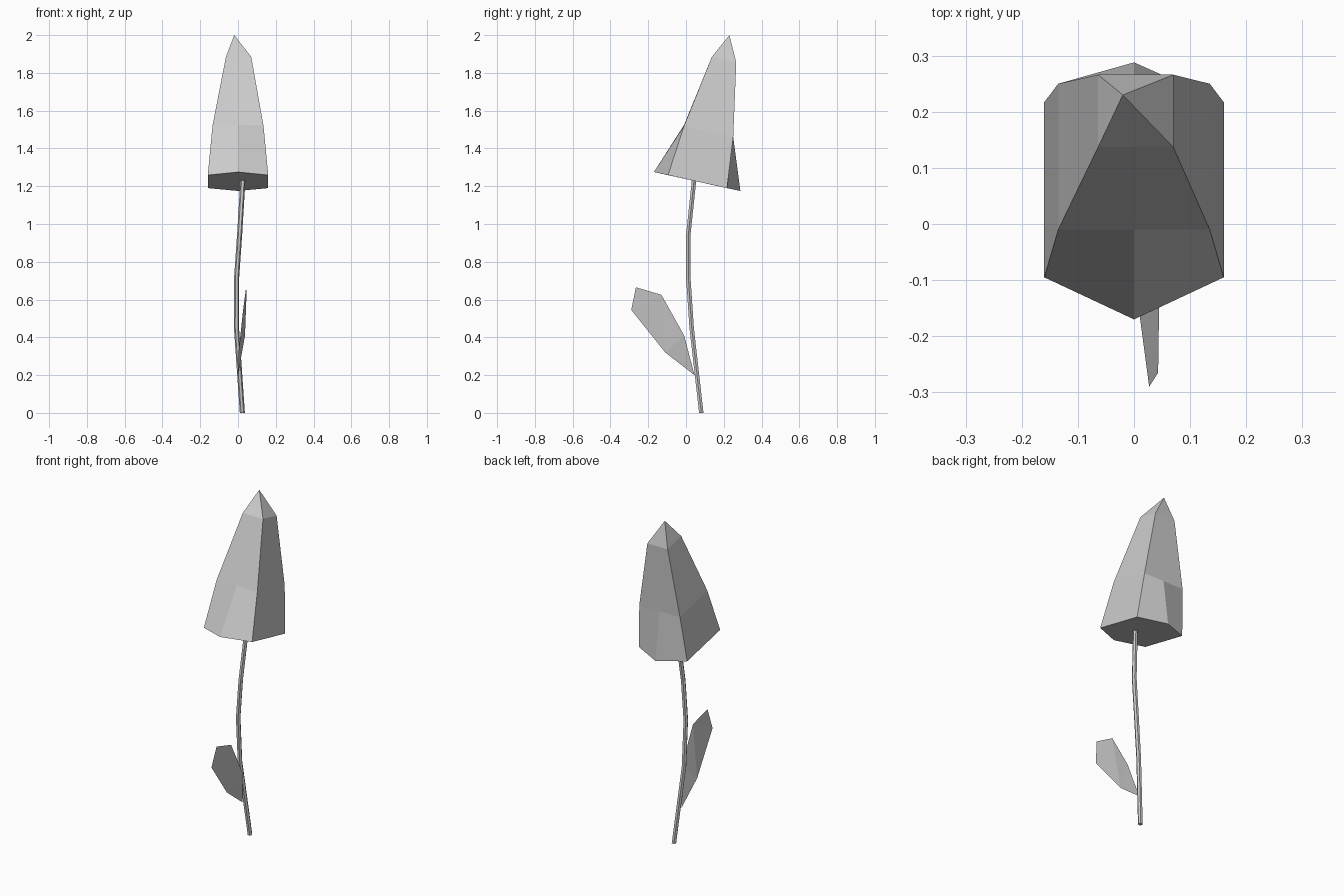
import bpy, math
from mathutils import Vector

if "Cube" in bpy.data.objects:
    bpy.data.objects.remove(bpy.data.objects["Cube"])


def make_mesh(name, verts, faces):
    mesh = bpy.data.meshes.new(name)
    mesh.from_pydata([tuple(v) for v in verts], [], faces)
    mesh.update()
    obj = bpy.data.objects.new(name, mesh)
    bpy.context.collection.objects.link(obj)
    return obj


def loft(name, rings, tip=None):
    """Skin equal-sized rings; cap the start, and cap or point the end."""
    n = len(rings[0])
    verts = [v for ring in rings for v in ring]
    faces = [tuple(reversed(range(n)))]
    for r in range(len(rings) - 1):
        for i in range(n):
            j = (i + 1) % n
            faces.append((r * n + i, r * n + j, (r + 1) * n + j, (r + 1) * n + i))
    last = (len(rings) - 1) * n
    if tip:
        verts.append(tip)
        faces += [(last + i, last + (i + 1) % n, len(verts) - 1) for i in range(n)]
    else:
        faces.append(tuple(range(last, last + n)))
    return make_mesh(name, verts, faces)


def six_ring(w, cx, front_mid, front, back, back_mid):
    """Ring mirrored about x = cx, each argument a (y, z) pair."""
    return [(cx, *front_mid), (cx + w, *front), (cx + w, *back),
            (cx, *back_mid), (cx - w, *back), (cx - w, *front)]


# Flower head: tilted hexagonal bud narrowing to a point
loft("flower_head", [
    six_ring(0.16, 0, (-0.17, 1.275), (-0.095, 1.259), (0.217, 1.19), (0.288, 1.175)),
    six_ring(0.135, 0, (-0.01, 1.525), (-0.01, 1.52), (0.25, 1.46), (0.25, 1.46)),
    six_ring(0.067, 0.003, (0.137, 1.885), (0.137, 1.885), (0.266, 1.855), (0.266, 1.855)),
], tip=(-0.02, 0.23, 2.0))

# Stem: thin bent tube
path = [Vector(p) for p in [(0.023, 0.081, 0), (-0.008, 0.03, 0.45), (-0.007, 0.012, 0.72),
                            (0.009, 0.013, 0.95), (0.026, 0.043, 1.235)]]
loft("stem", [[p + Vector((0.0135 * math.cos(a), 0.0135 * math.sin(a), 0))
               for a in (math.tau * i / 6 for i in range(6))] for p in path])

# Leaf: thin blade in two panels
make_mesh("leaf", [(0, 0.045, 0.2), (0.003, -0.11, 0.32), (0.027, -0.29, 0.545),
                   (0.043, -0.265, 0.665), (0.045, -0.13, 0.625), (0.037, -0.01, 0.41)],
          [(0, 5, 1), (1, 5, 4), (1, 4, 2), (2, 4, 3)])
